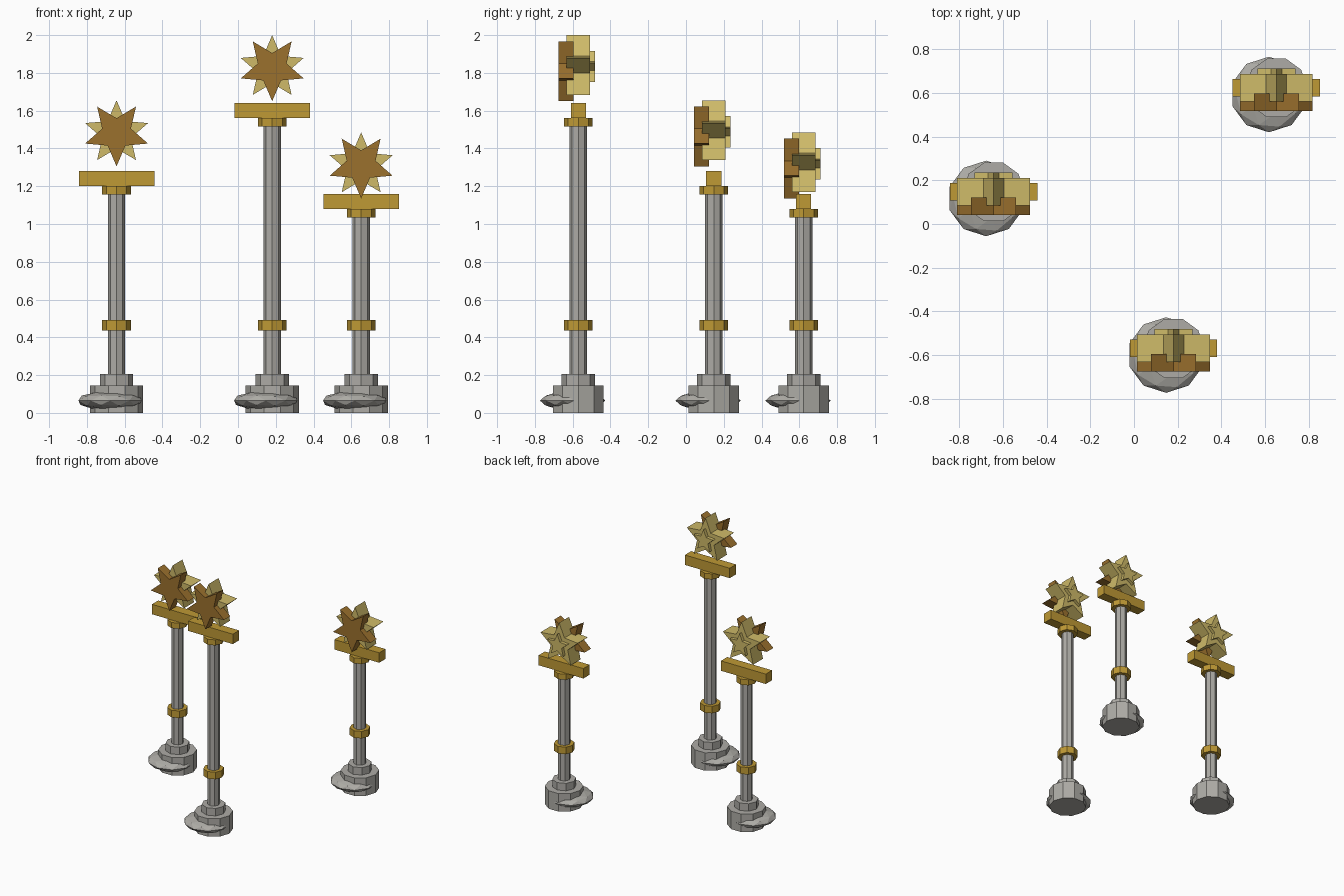
import bpy, bmesh, math
from mathutils import Matrix

cube = bpy.data.objects.get("Cube")
if cube:
    bpy.data.objects.remove(cube, do_unlink=True)


def material(name, rgb):
    mat = bpy.data.materials.new(name)
    mat.use_nodes = True
    mat.diffuse_color = (*rgb, 1)
    mat.node_tree.nodes["Principled BSDF"].inputs["Base Color"].default_value = (*rgb, 1)
    return mat


STONE = material("grey stone", (0.42, 0.41, 0.38))
GOLD = material("gold", (0.52, 0.32, 0.035))
BRONZE = material("bronze brown", (0.33, 0.165, 0.027))
PALE = material("pale yellow", (0.62, 0.49, 0.14))


def finish(name, bm, mat, location):
    bmesh.ops.recalc_face_normals(bm, faces=bm.faces)
    mesh = bpy.data.meshes.new(name)
    bm.to_mesh(mesh)
    bm.free()
    mesh.materials.append(mat)
    obj = bpy.data.objects.new(name, mesh)
    obj.location = location
    bpy.context.collection.objects.link(obj)


def prism(name, x, y, z0, z1, radius, sides, mat):
    # upright faceted drum with one corner pointing along y
    bm = bmesh.new()
    bmesh.ops.create_cone(bm, cap_ends=True, segments=sides, radius1=radius,
                          radius2=radius, depth=z1 - z0,
                          matrix=Matrix.Rotation(math.pi / 2, 4, "Z"))
    finish(name, bm, mat, (x, y, (z0 + z1) / 2))


def box(name, location, size, mat):
    bm = bmesh.new()
    bmesh.ops.create_cube(bm, size=1)
    bmesh.ops.scale(bm, vec=size, verts=bm.verts)
    finish(name, bm, mat, location)


def star(name, location, outer, inner, y0, y1, mat, up=1):
    # five-pointed star plate, extruded front to back
    bm = bmesh.new()
    ring = []
    for i in range(10):
        r = inner if i % 2 else outer
        a = math.pi * i / 5
        ring.append(bm.verts.new((r * math.sin(a), y0, up * r * math.cos(a))))
    face = bm.faces.new(ring)
    extruded = bmesh.ops.extrude_face_region(bm, geom=[face], use_keep_orig=True)
    moved = [v for v in extruded["geom"] if isinstance(v, bmesh.types.BMVert)]
    bmesh.ops.translate(bm, verts=moved, vec=(0, y1 - y0, 0))
    finish(name, bm, mat, location)


def boulder(name, location, size, mat):
    bm = bmesh.new()
    bmesh.ops.create_icosphere(bm, subdivisions=2, radius=1)
    bmesh.ops.scale(bm, vec=size, verts=bm.verts)
    finish(name, bm, mat, location)


def post(tag, x, y, top, star_z):
    # stone foot and shaft
    prism(tag + "_base", x, y, 0, 0.145, 0.141, 10, STONE)
    prism(tag + "_base_step", x, y, 0.145, 0.205, 0.088, 8, STONE)
    prism(tag + "_shaft", x, y, 0.205, top, 0.046, 8, STONE)
    boulder(tag + "_foot_rock", (x - 0.034, y - 0.03, 0.065), (0.176, 0.173, 0.051), STONE)
    # gold bands and crossbar
    prism(tag + "_lower_collar", x, y, 0.435, 0.492, 0.076, 8, GOLD)
    prism(tag + "_upper_collar", x, y, top - 0.045, top, 0.076, 8, GOLD)
    box(tag + "_crossbar", (x, y, top + 0.04), (0.4, 0.08, 0.08), GOLD)
    # layered star cluster floating above the bar
    centre = (x, y, star_z)
    star(tag + "_front_star", centre, 0.175, 0.08, -0.105, -0.025, BRONZE, up=-1)
    star(tag + "_middle_star", centre, 0.175, 0.08, -0.063, 0.063, PALE)
    star(tag + "_back_star", centre, 0.092, 0.042, 0.03, 0.089, PALE)


post("left_post", -0.643, 0.147, 1.2, 1.48)
post("tall_post", 0.181, -0.57, 1.56, 1.825)
post("short_post", 0.652, 0.623, 1.08, 1.31)
